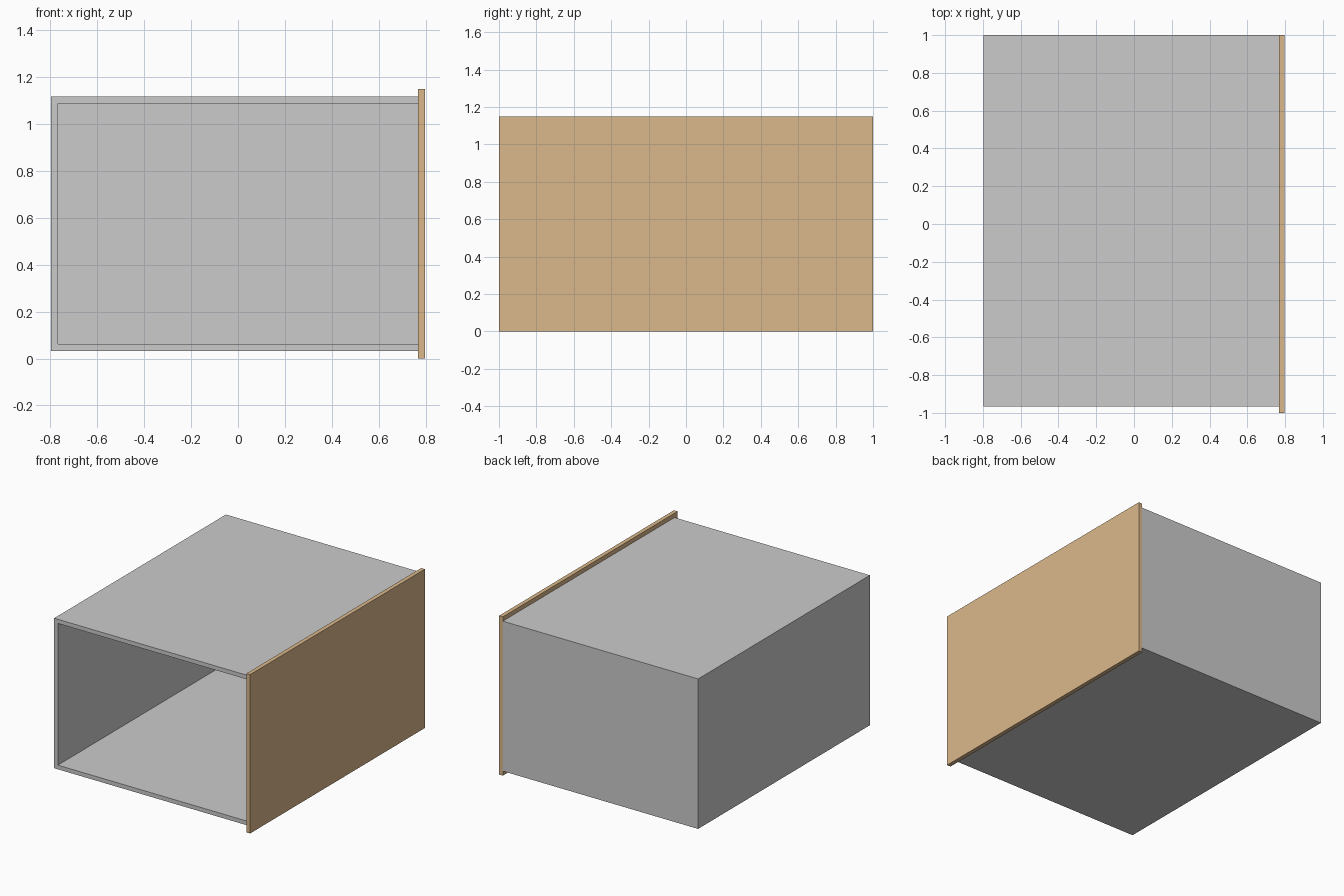
import bpy

if "Cube" in bpy.data.objects:
    bpy.data.objects.remove(bpy.data.objects["Cube"])

X, T = 0.797, 0.03          # half width, board thickness
XI = X - T                  # inner face of the wooden panel


def box(name, lo, hi):
    bpy.ops.mesh.primitive_cube_add(size=1)
    o = bpy.context.object
    o.name = name
    for v in o.data.vertices:
        v.co = [lo[i] if v.co[i] < 0 else hi[i] for i in range(3)]
    return o


# Grey carcass: left wall, floor, top and back, open at front and right
carcass = box("cabinet_carcass", (-X, -0.965, 0.033), (XI, 1, 1.119))
cavity = box("cavity_cutter", (-X + T, -1.2, 0.033 + T), (XI + 0.2, 1 - T, 1.119 - T))
cavity.hide_render = True
cavity.hide_viewport = False
cut = carcass.modifiers.new("cavity", 'BOOLEAN')
cut.object = cavity
cut.solver = 'EXACT'
bpy.context.view_layer.objects.active = carcass
bpy.ops.object.modifier_apply(modifier=cut.name)
bpy.data.objects.remove(cavity)

# Wooden side panel closing the right side, slightly oversized
panel = box("wood_side_panel", (XI, -1, 0), (X, 1, 1.15))
wood = bpy.data.materials.new("light_wood")
wood.diffuse_color = (0.71, 0.48, 0.26, 1)
wood.use_nodes = True
wood.node_tree.nodes["Principled BSDF"].inputs["Base Color"].default_value = wood.diffuse_color
panel.data.materials.append(wood)
